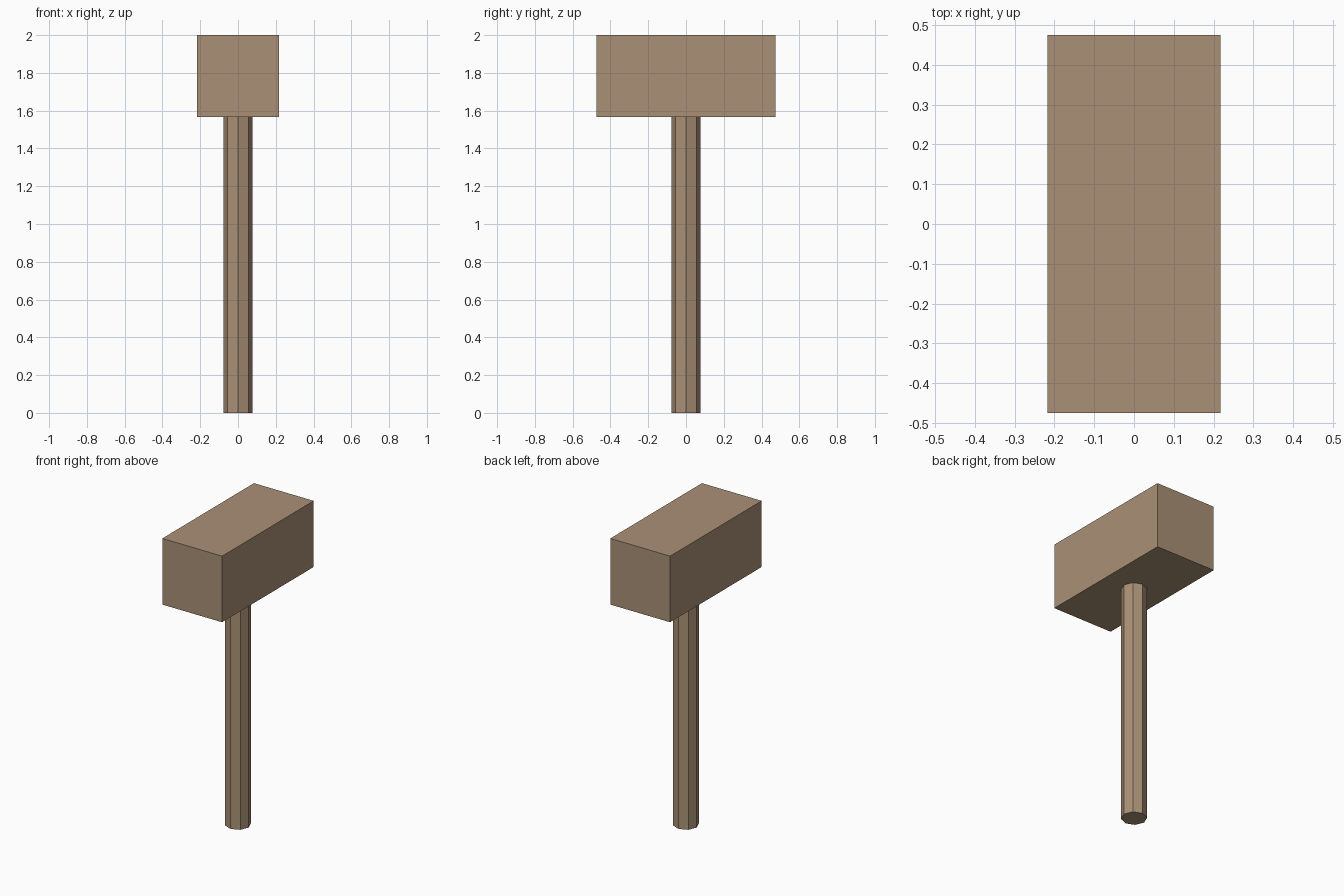
import bpy

# Remove the default cube
cube = bpy.data.objects.get("Cube")
if cube:
    bpy.data.objects.remove(cube, do_unlink=True)

WOOD = (0.40, 0.28, 0.18, 1.0)
HEIGHT = 2.0
HEAD_SIZE = (0.434, 0.95, 0.434)
HANDLE_RADIUS = 0.078

# Single wood colour
wood = bpy.data.materials.new("brown_wood")
wood.use_nodes = True
wood.diffuse_color = WOOD
shader = wood.node_tree.nodes["Principled BSDF"]
shader.inputs["Base Color"].default_value = WOOD
shader.inputs["Roughness"].default_value = 0.8


def finish(name):
    part = bpy.context.object
    part.name = name
    part.data.materials.append(wood)
    return part


# Block head
bpy.ops.mesh.primitive_cube_add(size=1, location=(0, 0, HEIGHT - HEAD_SIZE[2] / 2))
head = finish("mallet_head")
head.scale = HEAD_SIZE
bpy.ops.object.transform_apply(location=False, rotation=False, scale=True)

# Eight-sided handle, meeting the underside of the head
handle_length = HEIGHT - HEAD_SIZE[2]
bpy.ops.mesh.primitive_cylinder_add(vertices=8, radius=HANDLE_RADIUS, depth=handle_length,
                                    location=(0, 0, handle_length / 2))
finish("handle")
